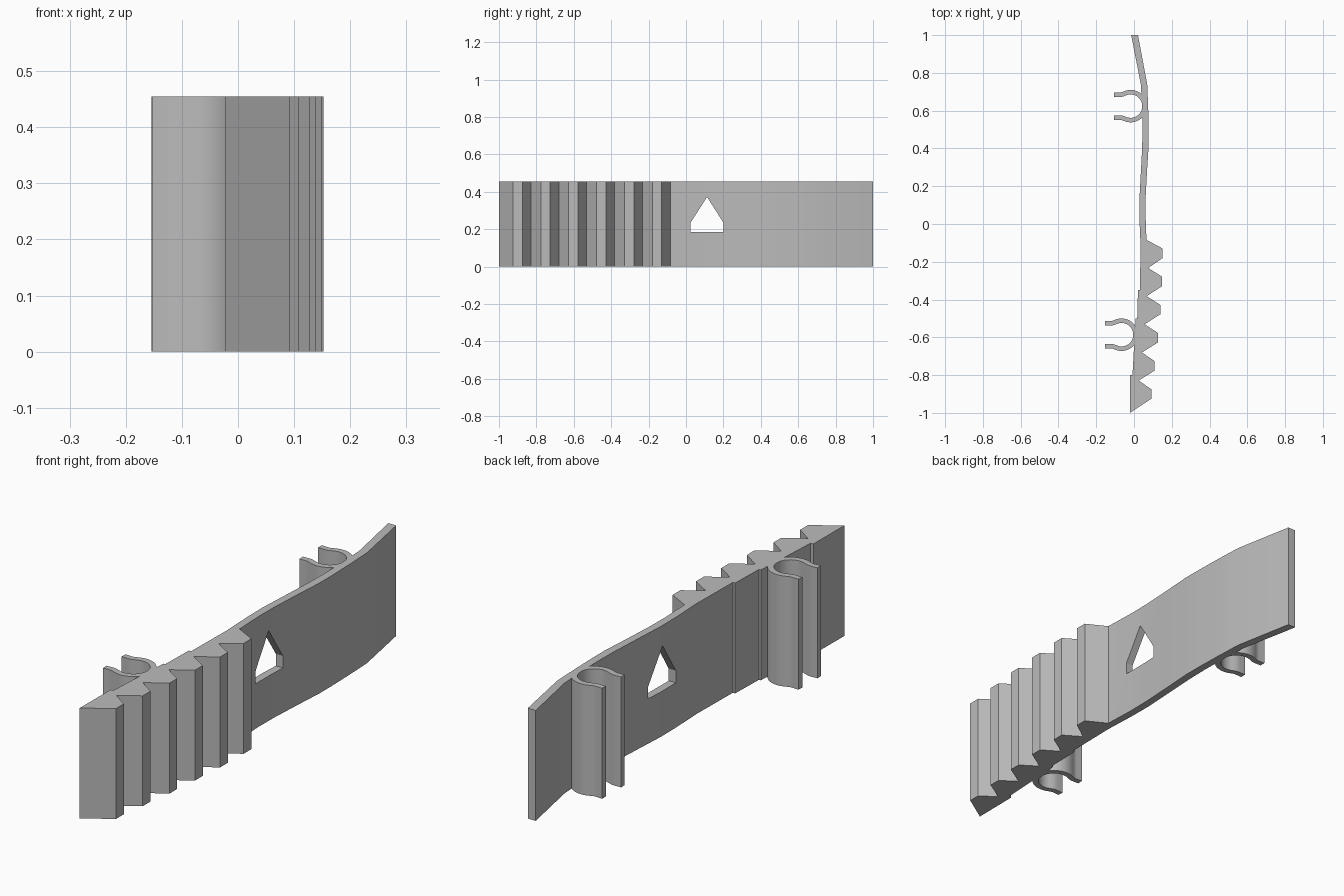
import bpy, bmesh, math
from mathutils import Vector

if "Cube" in bpy.data.objects:
    bpy.data.objects.remove(bpy.data.objects["Cube"])

HEIGHT = 0.455
grey = bpy.data.materials.new("plain grey")
grey.diffuse_color = (0.5, 0.5, 0.5, 1)
grey.use_nodes = True
grey.node_tree.nodes["Principled BSDF"].inputs["Base Color"].default_value = grey.diffuse_color


def prism(name, outline, depth, place):
    """Extrude a flat outline; place(u, v, w) maps it into space."""
    bm = bmesh.new()
    face = bm.faces.new([bm.verts.new(place(u, v, 0)) for u, v in outline])
    ext = bmesh.ops.extrude_face_region(bm, geom=[face])
    shift = Vector(place(0, 0, depth)) - Vector(place(0, 0, 0))
    bmesh.ops.translate(bm, vec=shift,
                        verts=[g for g in ext["geom"] if isinstance(g, bmesh.types.BMVert)])
    bmesh.ops.recalc_face_normals(bm, faces=bm.faces)
    mesh = bpy.data.meshes.new(name)
    bm.to_mesh(mesh)
    bm.free()
    mesh.materials.append(grey)
    obj = bpy.data.objects.new(name, mesh)
    bpy.context.collection.objects.link(obj)
    return obj


def upright(u, v, w):
    return (u, v, w)


def sideways(u, v, w):
    return (w - 0.3, u, v)


def smooth(obj):
    bpy.ops.object.select_all(action='DESELECT')
    obj.select_set(True)
    bpy.context.view_layer.objects.active = obj
    bpy.ops.object.shade_smooth_by_angle(angle=math.radians(25))


# curved strip with a row of blunt teeth along one side
tooth_x = [0.092, 0.109, 0.127, 0.139, 0.149, 0.152]
valley_x = [0.025, 0.042, 0.056, 0.067, 0.075, 0.066]
outline = [(-0.022, -1)]
for i, (tip, valley) in enumerate(zip(tooth_x, valley_x)):
    y = -0.925 + 0.149 * i
    outline += [(tip, y), (tip, y + 0.05), (valley, y + 0.096)]
outline += [(0.061, 0.05), (0.062, 0.15), (0.069, 0.28), (0.078, 0.42), (0.078, 0.5),
            (0.075, 0.62), (0.070, 0.74), (0.021, 1), (-0.015, 1),
            (0.036, 0.74), (0.043, 0.62), (0.045, 0.5), (0.043, 0.4), (0.035, 0.25),
            (0.028, 0.12), (0.029, 0.02), (0.035, -0.12), (0.031, -0.35), (0.021, -0.35),
            (0.017, -0.5), (0.009, -0.5), (0.0, -0.65), (-0.008, -0.8), (-0.020, -0.8)]
strip = prism("toothed_strip", outline, HEIGHT, upright)

# house-shaped window through the strip
window = prism("window_cutter", [(0.025, 0.185), (0.2, 0.185), (0.2, 0.235),
                                 (0.1125, 0.372), (0.025, 0.235)], 0.6, sideways)


def clip(name, cx, cy):
    """Open ring with two flared lips, as a thick ribbon."""
    r, half = 0.074, 0.012
    upper = [Vector((r * math.cos(a), r * math.sin(a)))
             for a in (math.radians(115 * i / 14) for i in range(15))]
    upper += [Vector(p) for p in ((-0.043, 0.0625), (-0.052, 0.0605),
                                  (-0.062, 0.0605), (-0.088, 0.0615))]
    path = [Vector((p.x, -p.y)) for p in reversed(upper[1:])] + upper
    left, right = [], []
    for i, p in enumerate(path):
        t = (path[min(i + 1, len(path) - 1)] - path[max(i - 1, 0)]).normalized()
        n = Vector((t.y, -t.x)) * half
        left.append((cx + p.x + n.x, cy + p.y + n.y))
        right.append((cx + p.x - n.x, cy + p.y - n.y))
    return prism(name, left + right[::-1], HEIGHT, upright)


clips = [clip("back_clip", -0.018, 0.624), clip("front_clip", -0.066, -0.586)]

# join clips to the strip and cut the window
for tool, op in ((clips[0], 'UNION'), (clips[1], 'UNION'), (window, 'DIFFERENCE')):
    mod = strip.modifiers.new(tool.name, 'BOOLEAN')
    mod.operation, mod.object, mod.solver = op, tool, 'EXACT'
    bpy.ops.object.select_all(action='DESELECT')
    strip.select_set(True)
    bpy.context.view_layer.objects.active = strip
    bpy.ops.object.modifier_apply(modifier=mod.name)
    bpy.data.objects.remove(tool)
smooth(strip)
